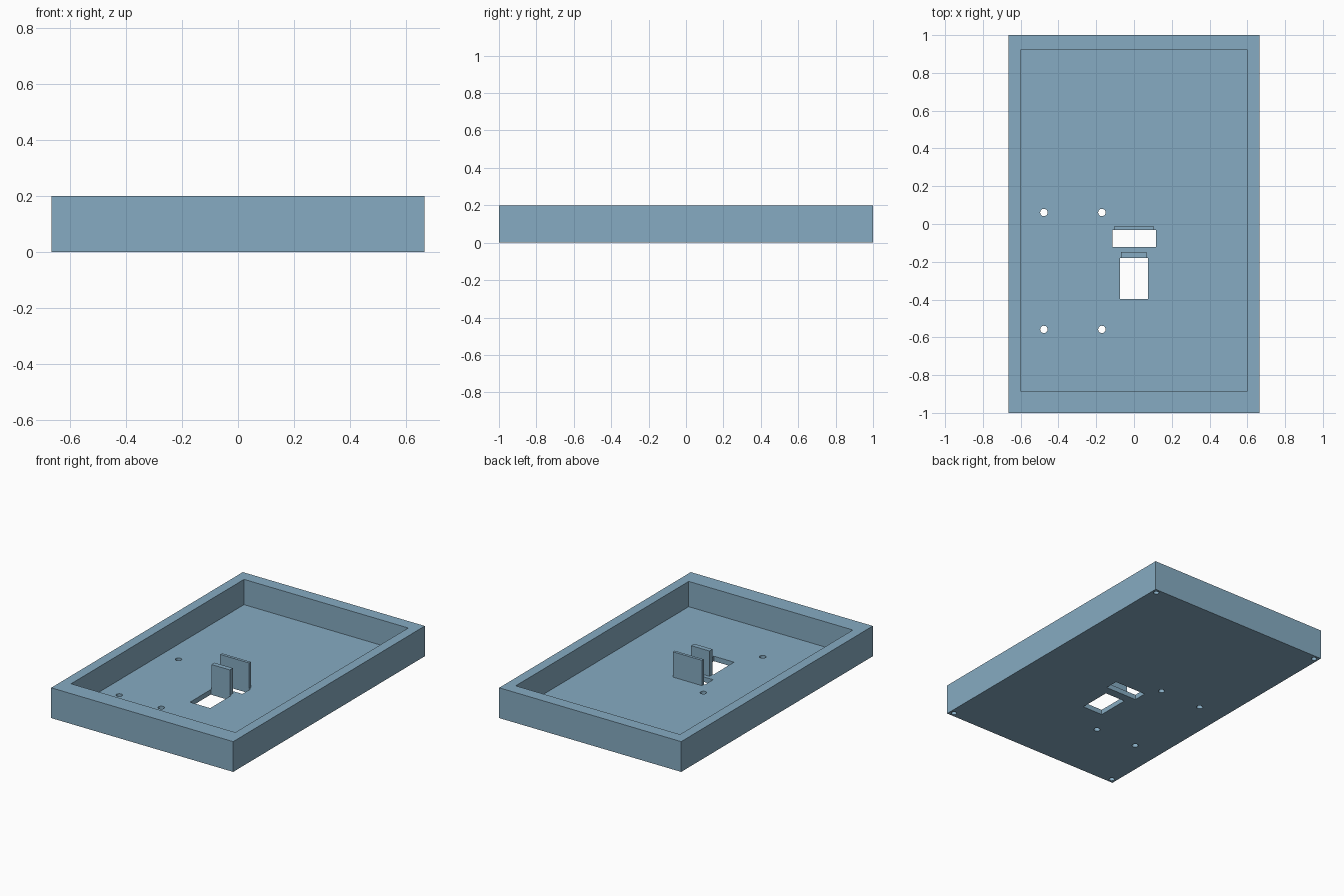
import bpy

if "Cube" in bpy.data.objects:
    bpy.data.objects.remove(bpy.data.objects["Cube"])

FLOOR, TOP = 0.033, 0.2
HALF_X, HALF_Y = 0.665, 1.0

blue = bpy.data.materials.new("soft_blue")
blue.diffuse_color = (0.24, 0.41, 0.54, 1)
blue.use_nodes = True
blue.node_tree.nodes["Principled BSDF"].inputs["Base Color"].default_value = blue.diffuse_color


def box(name, x0, x1, y0, y1, z0, z1):
    """Axis-aligned box given by its limits."""
    bpy.ops.mesh.primitive_cube_add(
        size=1, location=((x0 + x1) / 2, (y0 + y1) / 2, (z0 + z1) / 2))
    ob = bpy.context.object
    ob.name = name
    ob.scale = (x1 - x0, y1 - y0, z1 - z0)
    bpy.ops.object.transform_apply(location=True, rotation=False, scale=True)
    ob.data.materials.append(blue)
    return ob


def peg(name, x, y, radius, z0, z1):
    """Upright cylinder used for drilling."""
    bpy.ops.mesh.primitive_cylinder_add(
        vertices=32, radius=radius, depth=z1 - z0, location=(x, y, (z0 + z1) / 2))
    ob = bpy.context.object
    ob.name = name
    ob.data.materials.append(blue)
    return ob


def cut(target, cutter):
    """Subtract the cutter from the target and remove it."""
    mod = target.modifiers.new("cut", 'BOOLEAN')
    mod.operation = 'DIFFERENCE'
    mod.solver = 'EXACT'
    mod.object = cutter
    cutter.hide_render = True
    bpy.context.view_layer.objects.active = target
    bpy.ops.object.modifier_apply(modifier=mod.name)
    bpy.data.objects.remove(cutter, do_unlink=True)


# Tray body with its recess
tray = box("tray", -HALF_X, HALF_X, -HALF_Y, HALF_Y, 0, TOP)
cut(tray, box("recess_cutter", -0.6, 0.6, -0.885, 0.92, FLOOR, 0.4))

# Rectangular openings through the floor
cut(tray, box("wide_slot_cutter", -0.113, 0.117, -0.122, -0.033, -0.1, 0.1))
cut(tray, box("long_slot_cutter", -0.073, 0.075, -0.397, -0.18, -0.1, 0.1))

# Screw holes through the floor
for x in (-0.477, -0.17):
    for y in (-0.558, 0.061):
        cut(tray, peg("screw_hole_cutter", x, y, 0.0195, -0.1, 0.1))

# Blind holes in the underside corners
for sx in (-1, 1):
    for sy in (-1, 1):
        cut(tray, peg("corner_hole_cutter", sx * (HALF_X - 0.03),
                      sy * (HALF_Y - 0.03), 0.017, -0.1, 0.13))

# Upright tabs behind the openings
box("wide_tab", -0.107, 0.105, -0.033, -0.014, FLOOR, TOP)
box("narrow_tab", -0.068, 0.066, -0.18, -0.148, FLOOR, TOP)
